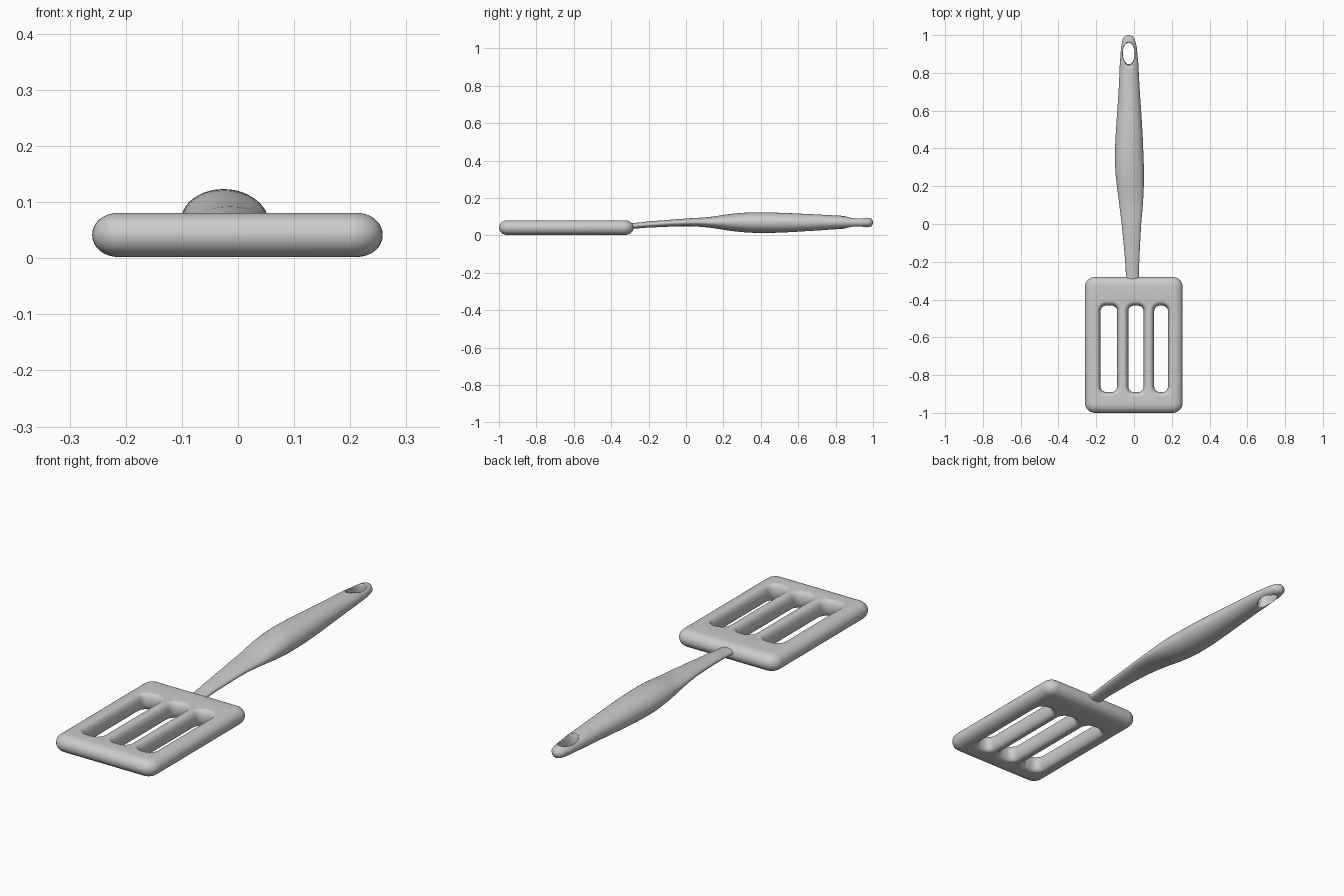
import bpy, bmesh, math

if "Cube" in bpy.data.objects:
    bpy.data.objects.remove(bpy.data.objects["Cube"])

grey = bpy.data.materials.new("light grey")
grey.diffuse_color = (0.6, 0.6, 0.6, 1)
grey.use_nodes = True
grey.node_tree.nodes["Principled BSDF"].inputs["Base Color"].default_value = grey.diffuse_color


def finish(name, bm, angle=40):
    bmesh.ops.recalc_face_normals(bm, faces=bm.faces)
    me = bpy.data.meshes.new(name)
    bm.to_mesh(me)
    bm.free()
    me.materials.append(grey)
    ob = bpy.data.objects.new(name, me)
    bpy.context.collection.objects.link(ob)
    bpy.ops.object.select_all(action='DESELECT')
    ob.select_set(True)
    bpy.context.view_layer.objects.active = ob
    bpy.ops.object.shade_smooth_by_angle(angle=math.radians(angle))
    return ob


def rounded_rect(x0, x1, y0, y1, r, n=8):
    pts = []
    for k, (cx, cy) in enumerate([(x1 - r, y1 - r), (x0 + r, y1 - r),
                                  (x0 + r, y0 + r), (x1 - r, y0 + r)]):
        for i in range(n + 1):
            a = math.pi / 2 * (k + i / n)
            pts.append((cx + r * math.cos(a), cy + r * math.sin(a)))
    return pts


def skin(bm, rings):
    for a, b in zip(rings, rings[1:]):
        n = len(a)
        for i in range(n):
            bm.faces.new((a[i], a[(i + 1) % n], b[(i + 1) % n], b[i]))


# Blade: rounded rims around the outline and the slots, flat fill between
ZC, HALF, STEPS = 0.0415, 0.0395, 16
bm = bmesh.new()
caps = ([], [])


def rim(rect, r, width, sign):
    # sign -1 insets the rim (outer edge), +1 spreads it (slot edge)
    x0, x1, y0, y1 = rect
    rings = []
    for s in range(STEPS + 1):
        a = -math.pi / 2 + math.pi * s / STEPS
        d = sign * width * (1 - math.cos(a) ** 0.9) if 0 < s < STEPS else sign * width
        z = ZC + HALF * math.sin(a)
        pts = rounded_rect(x0 - d, x1 + d, y0 - d, y1 + d, max(r + d, 0.008))
        rings.append([bm.verts.new((x, y, z)) for x, y in pts])
    skin(bm, rings)
    for cap, ring in zip(caps, (rings[0], rings[-1])):
        cap += [bm.edges.get((ring[i], ring[i - 1])) for i in range(len(ring))]


rim((-0.26, 0.258, -1.0, -0.28), 0.055, 0.05, -1)
for x0, x1 in ((-0.177, -0.089), (-0.03, 0.051), (0.107, 0.18)):
    rim((x0, x1, -0.89, -0.432), 0.03, 0.025, 1)
for cap in caps:
    bmesh.ops.triangle_fill(bm, edges=cap, use_beauty=True)
finish("blade", bm, 50)

# Handle: elliptical sections (y, left, right, bottom, top), smoothly joined
stations = [(-0.29, -0.043, 0.026, 0.036, 0.066), (-0.2, -0.047, 0.028, 0.042, 0.075),
            (0.0, -0.065, 0.038, 0.049, 0.09), (0.12, -0.08, 0.048, 0.042, 0.098),
            (0.25, -0.096, 0.053, 0.023, 0.116), (0.36, -0.101, 0.05, 0.014, 0.123),
            (0.5, -0.095, 0.044, 0.015, 0.121), (0.7, -0.082, 0.031, 0.026, 0.112),
            (0.85, -0.075, 0.023, 0.036, 0.104), (0.94, -0.068, 0.014, 0.041, 0.097),
            (0.98, -0.06, 0.004, 0.045, 0.093), (0.993, -0.05, -0.007, 0.05, 0.088),
            (1.0, -0.036, -0.022, 0.062, 0.075)]


def catmull(p, t):
    a, b, c, d = p
    return 0.5 * (2 * b + (c - a) * t + (2 * a - 5 * b + 4 * c - d) * t * t
                  + (3 * b - a - 3 * c + d) * t ** 3)


bm = bmesh.new()
rings, last, SIDES = [], len(stations) - 1, 40
for i in range(last):
    four = [stations[min(max(i + k, 0), last)] for k in (-1, 0, 1, 2)]
    sub = 5 if i < 9 else 3
    for j in range(sub + (i == last - 1)):
        t = j / sub
        l, r, b, h = [catmull([s[k] for s in four], t) for k in range(1, 5)]
        y = four[1][0] + (four[2][0] - four[1][0]) * t
        rings.append([bm.verts.new(((l + r) / 2 + (r - l) / 2 * math.cos(a), y,
                                    (b + h) / 2 + (h - b) / 2 * math.sin(a)))
                      for a in [2 * math.pi * k / SIDES for k in range(SIDES)]])
skin(bm, rings)
bm.faces.new(rings[0])
bm.faces.new(rings[-1])
handle = finish("handle", bm)

# Hanging hole: flared oval cutter, narrowest at mid height
bm = bmesh.new()
rings = []
for s in range(13):
    u = -1 + s / 6
    f = 1 + 0.2 * u * u
    rings.append([bm.verts.new((-0.028 + 0.0315 * f * math.cos(a),
                                0.903 + 0.057 * f * math.sin(a), 0.069 + 0.05 * u))
                  for a in [2 * math.pi * k / 40 for k in range(40)]])
skin(bm, rings)
bm.faces.new(rings[0])
bm.faces.new(rings[-1])
cutter = finish("hole_cutter", bm)
cutter.hide_render = True

mod = handle.modifiers.new("hanging hole", 'BOOLEAN')
mod.operation = 'DIFFERENCE'
mod.solver = 'EXACT'
mod.object = cutter
bpy.context.view_layer.objects.active = handle
bpy.ops.object.modifier_apply(modifier=mod.name)
bpy.data.objects.remove(cutter)
